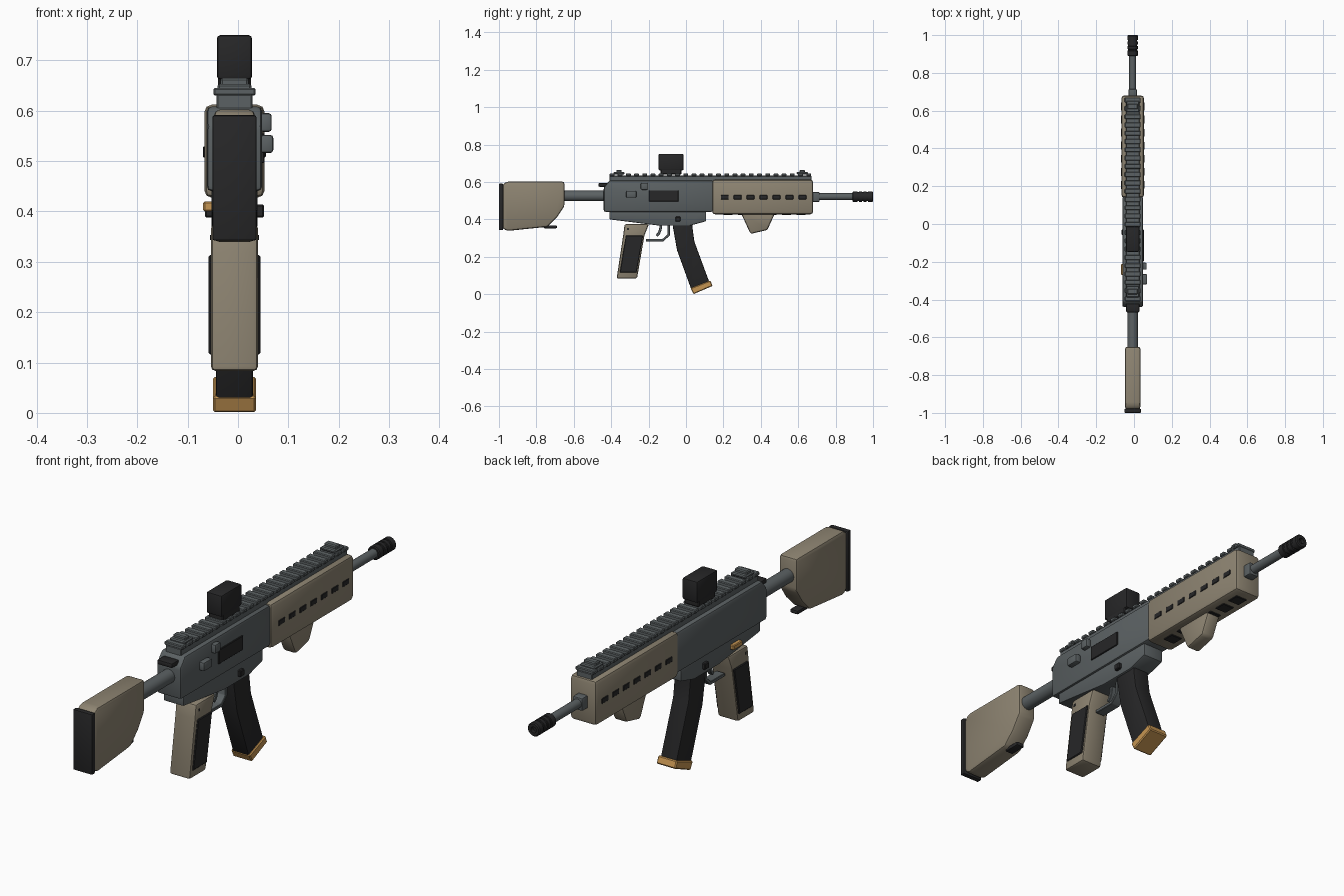
import bpy, bmesh, math
from mathutils import Vector

if "Cube" in bpy.data.objects:
    bpy.data.objects.remove(bpy.data.objects["Cube"])

CX = -0.007  # centre plane of the model


def material(name, col):
    m = bpy.data.materials.new(name)
    m.diffuse_color = (*col, 1)
    m.use_nodes = True
    m.node_tree.nodes["Principled BSDF"].inputs["Base Color"].default_value = m.diffuse_color
    return m


TAN = material("tan", (0.27, 0.232, 0.168))
GREY = material("gunmetal grey", (0.105, 0.12, 0.125))
BLACK = material("black", (0.02, 0.02, 0.021))
GOLD = material("brass", (0.56, 0.30, 0.085))


def finish(name, bm, mat, bevel=0.0, seg=2):
    bmesh.ops.recalc_face_normals(bm, faces=bm.faces)
    me = bpy.data.meshes.new(name)
    bm.to_mesh(me)
    bm.free()
    me.materials.append(mat)
    ob = bpy.data.objects.new(name, me)
    bpy.context.collection.objects.link(ob)
    bpy.ops.object.select_all(action='DESELECT')
    ob.select_set(True)
    bpy.context.view_layer.objects.active = ob
    if bevel:
        b = ob.modifiers.new("bevel", 'BEVEL')
        b.width, b.segments, b.limit_method = bevel, seg, 'ANGLE'
        b.angle_limit = math.radians(25)
        bpy.ops.object.modifier_apply(modifier=b.name)
    bpy.ops.object.shade_smooth_by_angle(angle=math.radians(30))
    return ob


def prism(name, pts, half, mat, bevel=0.0, seg=2, x=CX):
    """Side profile of (y, z) points, extruded across x."""
    bm = bmesh.new()
    f = bm.faces.new([bm.verts.new((x - half, y, z)) for y, z in pts])
    r = bmesh.ops.extrude_face_region(bm, geom=[f])
    bmesh.ops.translate(bm, vec=(2 * half, 0, 0),
                        verts=[v for v in r["geom"] if isinstance(v, bmesh.types.BMVert)])
    return finish(name, bm, mat, bevel, seg)


def box(name, y0, y1, z0, z1, half, mat, bevel=0.0, seg=2, x=CX):
    return prism(name, [(y0, z0), (y1, z0), (y1, z1), (y0, z1)], half, mat, bevel, seg, x)


def lathe(name, prof, z, mat, sides=24):
    """(y, radius) profile turned around the y axis."""
    bm = bmesh.new()
    rings = []
    for y, r in prof:
        rings.append([bm.verts.new((CX + r * math.cos(2 * math.pi * i / sides), y,
                                    z + r * math.sin(2 * math.pi * i / sides)))
                      for i in range(sides)])
    for a, b in zip(rings, rings[1:]):
        for i in range(sides):
            j = (i + 1) % sides
            bm.faces.new((a[i], a[j], b[j], b[i]))
    bm.faces.new(rings[0])
    bm.faces.new(rings[-1])
    return finish(name, bm, mat)


def strip(name, path, thick, half, mat):
    """Flat bar following a (y, z) path."""
    pts = [Vector(p) for p in path]
    left, right = [], []
    for i, p in enumerate(pts):
        d = (pts[min(i + 1, len(pts) - 1)] - pts[max(i - 1, 0)]).normalized()
        n = Vector((-d.y, d.x)) * thick / 2
        left.append(tuple(p + n))
        right.append(tuple(p - n))
    return prism(name, left + right[::-1], half, mat, 0.002, 1)


# Stock
prism("stock", [(-0.98, 0.35), (-0.955, 0.338), (-0.74, 0.36), (-0.69, 0.41), (-0.65, 0.47),
                (-0.65, 0.602), (-0.955, 0.602), (-0.98, 0.588)], 0.041, TAN, 0.012)
box("butt_pad", -1.0, -0.978, 0.342, 0.591, 0.044, BLACK, 0.005)
box("stock_lever", -0.762, -0.69, 0.352, 0.368, 0.018, BLACK, 0.005)
lathe("buffer_tube", [(-0.67, 0.028), (-0.43, 0.028)], 0.525, GREY)

# Receiver
prism("upper_receiver", [(-0.44, 0.44), (0.145, 0.44), (0.145, 0.608), (-0.41, 0.608),
                         (-0.44, 0.57)], 0.055, GREY, 0.01)
prism("lower_receiver", [(-0.41, 0.46), (-0.41, 0.40), (-0.14, 0.366), (0.02, 0.366),
                         (0.108, 0.39), (0.108, 0.46)], 0.046, GREY, 0.006)
box("charging_handle", -0.468, -0.42, 0.574, 0.594, 0.035, BLACK, 0.006)
box("ejection_port", -0.198, -0.04, 0.496, 0.555, 0.004, BLACK, 0.002, 1, CX + 0.0555)
box("forward_assist", -0.32, -0.265, 0.516, 0.552, 0.013, GREY, 0.006, 2, 0.057)
box("brass_deflector", -0.242, -0.205, 0.558, 0.595, 0.012, GREY, 0.006, 2, 0.055)
for side, s in (("left", -1), ("right", 1)):
    box("magazine_release_" + side, -0.057, -0.03, 0.388, 0.414, 0.008, BLACK, 0.003, 1,
        CX + s * 0.051)
box("selector_lever", -0.27, -0.212, 0.40, 0.42, 0.011, GOLD, 0.003, 1, -0.058)

# Top rail with evenly spaced teeth
box("rail_base", -0.41, 0.67, 0.60, 0.633, 0.036, GREY, 0.003, 1)
N = 25
for i in range(N):
    y = -0.396 + i * (1.052 / (N - 1))
    box(f"rail_tooth_{i}", y - 0.013, y + 0.013, 0.63, 0.645, 0.042, GREY, 0.003, 1)

# Folding sights
for nm, y in (("rear", -0.358), ("front", 0.622)):
    box(nm + "_sight_base", y - 0.03, y + 0.03, 0.64, 0.653, 0.034, GREY, 0.004, 1)
    box(nm + "_sight_blade", y - 0.014, y + 0.014, 0.645, 0.665, 0.028, GREY, 0.004, 1)

# Optic
box("optic_mount", -0.135, -0.025, 0.64, 0.675, 0.033, BLACK, 0.004, 1)
box("optic_body", -0.147, -0.013, 0.662, 0.75, 0.035, BLACK, 0.007)

# Handguard with vent slots on both sides and below
box("handguard", 0.14, 0.68, 0.427, 0.612, 0.06, TAN, 0.015)
for i in range(7):
    y = 0.207 + i * 0.0692
    for side, s in (("left", -1), ("right", 1)):
        box(f"vent_{side}_{i}", y - 0.021, y + 0.021, 0.507, 0.529, 0.004, BLACK, 0.002, 1,
            CX + s * 0.0585)
for i in range(6):
    y = 0.225 + i * 0.078
    box(f"vent_bottom_{i}", y - 0.025, y + 0.025, 0.4235, 0.432, 0.026, BLACK, 0.002, 1)
prism("foregrip", [(0.30, 0.435), (0.30, 0.42), (0.345, 0.322), (0.435, 0.343), (0.47, 0.42),
                   (0.47, 0.435)], 0.03, TAN, 0.01)

# Barrel and muzzle
box("gas_block", 0.67, 0.715, 0.493, 0.546, 0.022, GREY, 0.006)
lathe("barrel", [(0.66, 0.0185), (0.91, 0.0185)], 0.521, GREY)
prof = [(0.89, 0.024), (0.893, 0.028)]
for k in range(3):
    g = 0.917 + k * 0.024
    prof += [(g, 0.028), (g + 0.001, 0.024), (g + 0.008, 0.024), (g + 0.009, 0.028)]
prof += [(0.996, 0.028), (1.0, 0.024), (1.0, 0.012), (0.985, 0.012)]
lathe("muzzle_brake", prof, 0.521, BLACK)

# Pistol grip with side panels
prism("pistol_grip", [(-0.328, 0.375), (-0.335, 0.32), (-0.371, 0.083), (-0.262, 0.083),
                      (-0.222, 0.315), (-0.198, 0.375)], 0.047, TAN, 0.01)
for side, s in (("left", -1), ("right", 1)):
    prism("grip_panel_" + side, [(-0.354, 0.116), (-0.264, 0.116), (-0.229, 0.313),
                                 (-0.322, 0.313)], 0.006, BLACK, 0.003, 1, CX + s * 0.0455)
    box("grip_pin_" + side, -0.335 + 0.02, -0.305, 0.343, 0.353, 0.002, BLACK, 0, 1,
        CX + s * 0.0465)

# Trigger and guard
strip("trigger_guard", [(-0.092, 0.375), (-0.092, 0.318), (-0.122, 0.289), (-0.215, 0.289)],
      0.014, 0.02, GREY)
strip("trigger", [(-0.133, 0.375), (-0.137, 0.345), (-0.145, 0.325), (-0.157, 0.312)],
      0.014, 0.01, GREY)

# Magazine
prism("magazine", [(-0.072, 0.40), (-0.07, 0.36), (-0.048, 0.235), (0.028, 0.026),
                   (0.124, 0.066), (0.045, 0.28), (0.034, 0.36), (0.034, 0.40)],
      0.037, BLACK, 0.006)
prism("magazine_base", [(0.024, 0.032), (0.04, 0.0), (0.142, 0.044), (0.13, 0.073)],
      0.043, GOLD, 0.004, 1)
